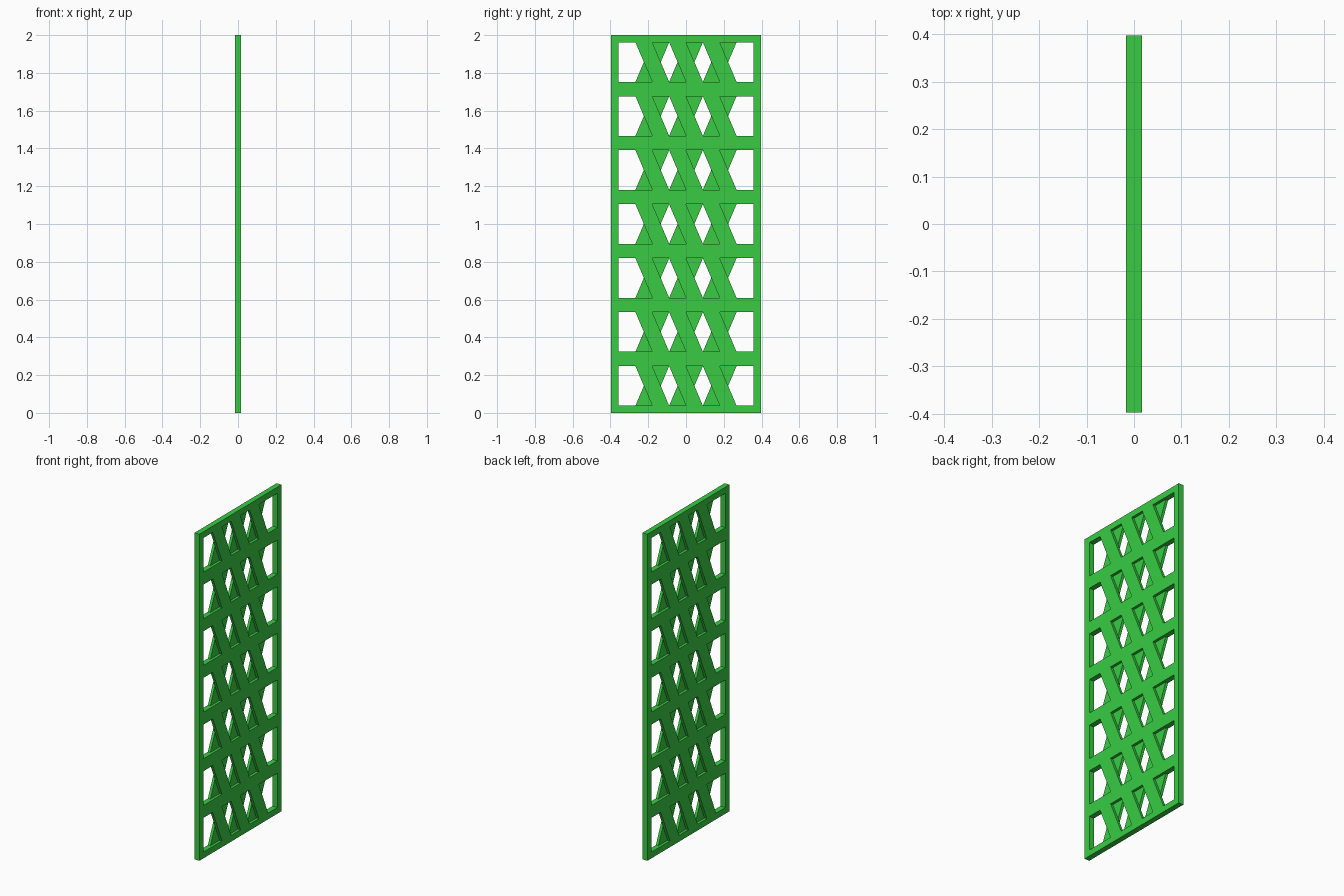
import bpy, bmesh

if "Cube" in bpy.data.objects:
    bpy.data.objects.remove(bpy.data.objects["Cube"])

HEIGHT, ROWS = 2.0, 7
HALF_W, HALF_T = 0.397, 0.0165    # half width and half thickness of the panel
STILE, RAIL = 0.04, 0.038         # side border, border above and below each opening
UNIT = (HALF_W - STILE) / 4       # slat width, also its sideways lean
PITCH = HEIGHT / ROWS

# Column positions at the top and bottom of each opening, in slat widths
TOP = [-4, -3, -2, -1, 0, 1, 2, 4]
BOTTOM = [-4, -2, -1, 0, 1, 2, 3, 4]


def lattice_layer(name, side):
    """Half-thickness sheet with leaning slats; side -1 is the half-turned copy."""
    bm = bmesh.new()
    levels = [(0.0, TOP)]
    for i in range(ROWS):
        levels += [(i * PITCH + RAIL, BOTTOM), ((i + 1) * PITCH - RAIL, TOP)]
    levels.append((HEIGHT, BOTTOM))
    grid = []
    for z, cols in levels:
        ys = [-HALF_W] + [c * UNIT for c in cols] + [HALF_W]
        grid.append([bm.verts.new((0, side * y, z)) for y in ys])
    # Rails are solid; opening rows keep only the stiles and slats
    for r in range(len(grid) - 1):
        a, b = grid[r], grid[r + 1]
        for k in range(0, len(a) - 1, 2 if r % 2 else 1):
            bm.faces.new((a[k], a[k + 1], b[k + 1], b[k]))
    # Give the sheet its thickness
    ext = bmesh.ops.extrude_face_region(bm, geom=bm.faces[:], use_keep_orig=True)
    for v in ext["geom"]:
        if isinstance(v, bmesh.types.BMVert):
            v.co.x = side * HALF_T
    bmesh.ops.recalc_face_normals(bm, faces=bm.faces[:])
    mesh = bpy.data.meshes.new(name)
    bm.to_mesh(mesh)
    bm.free()
    obj = bpy.data.objects.new(name, mesh)
    bpy.context.collection.objects.link(obj)
    return obj


green = bpy.data.materials.new("green")
green.diffuse_color = (0.04, 0.6, 0.055, 1)
green.use_nodes = True
green.node_tree.nodes["Principled BSDF"].inputs["Base Color"].default_value = green.diffuse_color

# Two crossing slat layers fused into one panel
panel = lattice_layer("lattice_panel", 1)
back = lattice_layer("back_layer", -1)
for obj in (panel, back):
    obj.data.materials.append(green)
union = panel.modifiers.new("fuse_layers", 'BOOLEAN')
union.operation = 'UNION'
union.solver = 'EXACT'
union.object = back
bpy.context.view_layer.objects.active = panel
bpy.ops.object.modifier_apply(modifier=union.name)
bpy.data.objects.remove(back)
